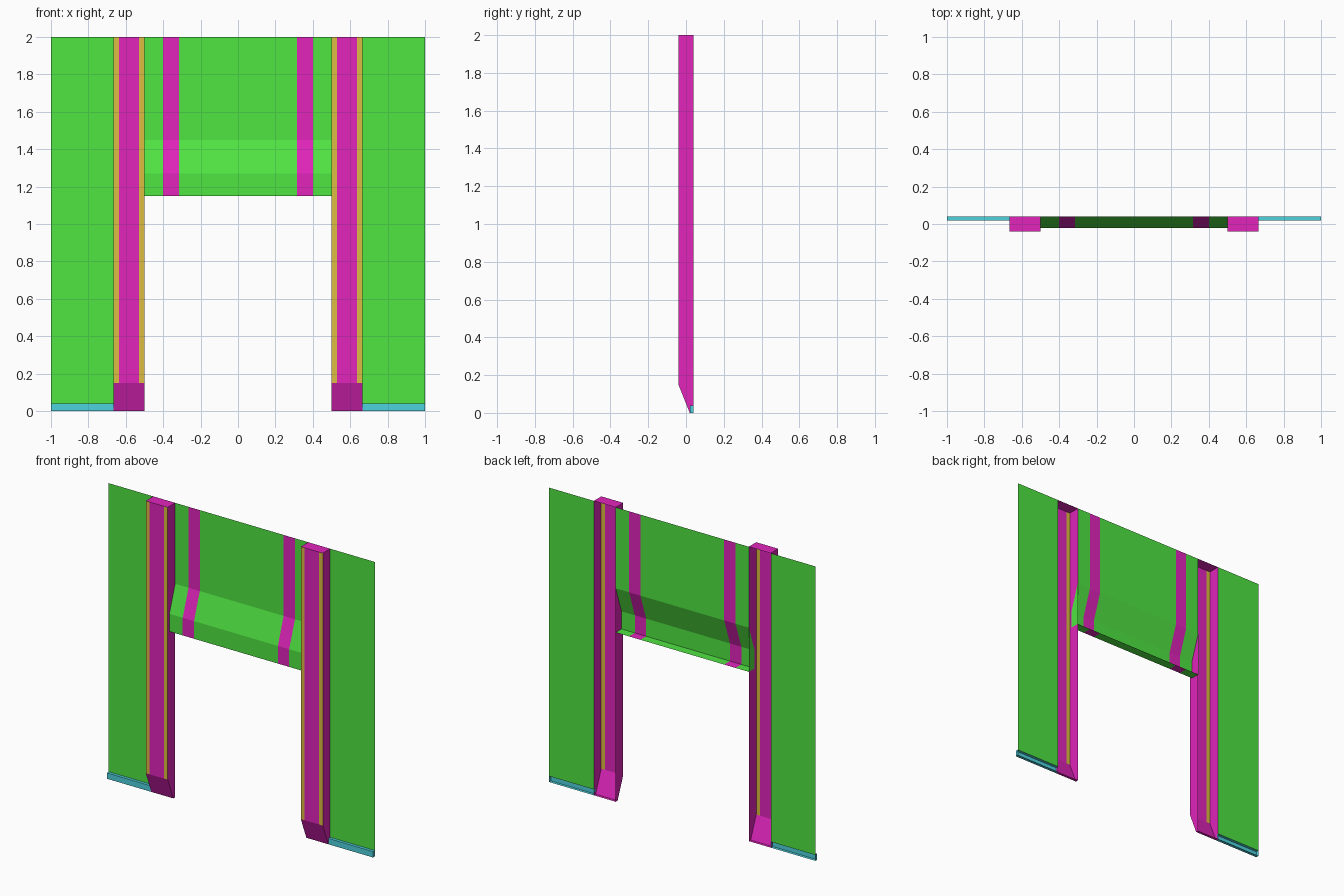
import bpy

if "Cube" in bpy.data.objects:
    bpy.data.objects.remove(bpy.data.objects["Cube"], do_unlink=True)


def make_material(name, rgb):
    mat = bpy.data.materials.new(name)
    color = (*rgb, 1.0)
    mat.use_nodes = True
    mat.diffuse_color = color
    mat.node_tree.nodes["Principled BSDF"].inputs["Base Color"].default_value = color
    return mat


GREEN = make_material("panel green", (0.08, 0.78, 0.055))
MAGENTA = make_material("trim magenta", (0.75, 0.018, 0.50))
OCHRE = make_material("stripe ochre", (0.73, 0.51, 0.055))
TEAL = make_material("skirting teal", (0.076, 0.645, 0.73))


def sheet(name, profile, cuts, mats, rule=None, cap_offsets=()):
    """Sweep an open (y, z) profile along x through the cuts, with optional end caps.
    The rule gets (strip, segment) and returns a material slot."""
    verts = [(x, y, z) for x in cuts for y, z in profile]
    n = len(profile)
    faces, slots = [], []
    for i in range(len(cuts) - 1):
        for j in range(n - 1):
            a = i * n + j
            faces.append((a, a + 1, a + n + 1, a + n))
            slots.append(rule(i, j) if rule else 0)
    # End caps close the sides of the profile
    for x, flip in cap_offsets:
        start = len(verts)
        verts += [(x, y, z) for y, z in profile]
        ring = list(range(start, start + n))
        faces.append(ring[::-1] if flip else ring)
        slots.append(0)
    mesh = bpy.data.meshes.new(name)
    mesh.from_pydata(verts, [], faces)
    for mat in mats:
        mesh.materials.append(mat)
    for poly, slot in zip(mesh.polygons, slots):
        poly.material_index = slot
    obj = bpy.data.objects.new(name, mesh)
    bpy.context.collection.objects.link(obj)
    return obj


BACK, FRONT, TOP = 0.04, -0.04, 2.0
INNER, OUTER, EDGE = 0.5, 0.665, 1.0
SKIRT = 0.04

# Hollow pillar: top cap, striped front, sloped foot and short sole
pillar = [(BACK, TOP), (FRONT, TOP), (FRONT, 0.15), (0.02, 0), (BACK, 0)]
# Skirting strip, open towards the back
skirting = [(BACK, SKIRT), (0.02, SKIRT), (0.02, 0), (BACK, 0)]
# Lintel: flat wall stepping forward over a slope, with an underside
lintel = [(BACK, TOP), (BACK, 1.45), (-0.022, 1.27), (-0.022, 1.15), (BACK, 1.15)]

for side, s in (("right", -1), ("left", 1)):
    low, high = sorted((s * INNER, s * OUTER))
    sheet(side + "_pillar", pillar, [low, low + 0.028, high - 0.028, high],
          [MAGENTA, OCHRE],
          lambda strip, seg: 1 if seg == 1 and strip != 1 else 0,
          [(low, True), (high, False)])

    low, high = sorted((s * OUTER, s * EDGE))
    sheet(side + "_wall_panel", [(BACK, TOP), (BACK, SKIRT)], [low, high], [GREEN])
    sheet(side + "_skirting", skirting, [low, high], [TEAL], None,
          [(low, True), (high, False)])

    # Lintel end, lying just inside the pillar
    sheet(side + "_lintel_end", lintel[1:], [], [GREEN], None,
          [(s * (INNER + 0.001), s < 0)])

# Lintel with two vertical bands
sheet("lintel", lintel, [-INNER, -0.4, -0.315, 0.315, 0.4, INNER],
      [GREEN, MAGENTA], lambda strip, seg: strip % 2)
